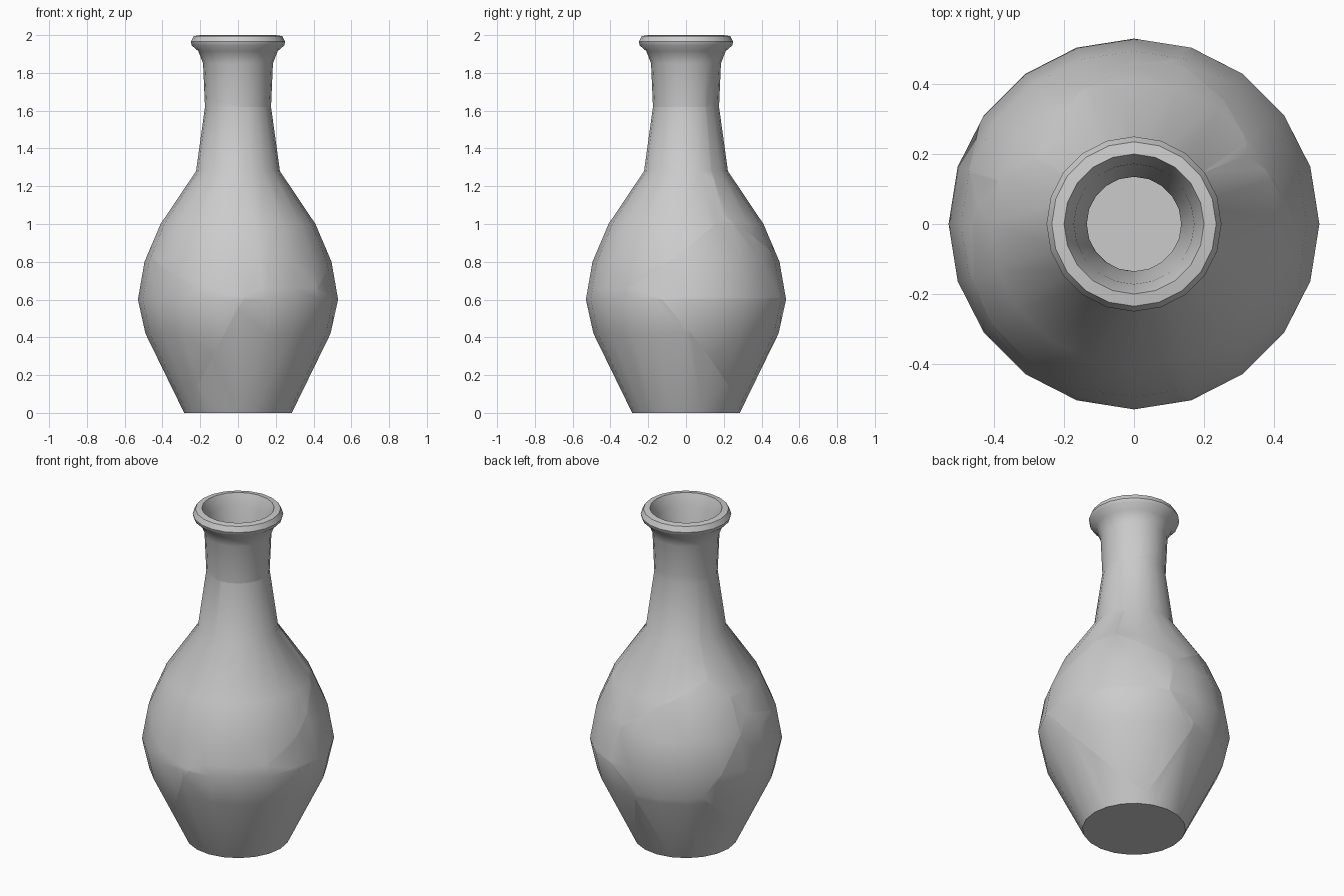
import bpy, bmesh, math
from mathutils import Vector

cube = bpy.data.objects.get("Cube")
if cube:
    bpy.data.objects.remove(cube, do_unlink=True)

SIDES = 20

clay = bpy.data.materials.new("grey_clay")
clay.use_nodes = True
colour = (0.6, 0.6, 0.6, 1)
clay.diffuse_color = colour
clay.node_tree.nodes["Principled BSDF"].inputs["Base Color"].default_value = colour

# Radius and height: outside from base to lip, then inside down to the floor
outside = [(0.285, 0), (0.49, 0.42), (0.53, 0.6), (0.495, 0.8), (0.41, 1.0),
           (0.222, 1.28), (0.175, 1.62), (0.185, 1.85), (0.21, 1.915),
           (0.245, 1.945), (0.25, 1.965), (0.235, 1.995), (0.2, 2.0)]
inside = [(0.172, 1.93), (0.135, 1.62), (0.18, 1.27), (0.37, 0.98), (0.455, 0.79),
          (0.49, 0.6), (0.45, 0.43), (0.26, 0.04)]


def lathe(profile):
    bm = bmesh.new()
    rings = []
    for r, z in profile:
        angles = [2 * math.pi * i / SIDES for i in range(SIDES)]
        rings.append([bm.verts.new((r * math.cos(a), r * math.sin(a), z)) for a in angles])
    for low, high in zip(rings, rings[1:]):
        for i in range(SIDES):
            j = (i + 1) % SIDES
            bm.faces.new((low[i], low[j], high[j], high[i]))
    bm.faces.new(rings[0][::-1])   # underside
    bm.faces.new(rings[-1])        # inner floor
    return bm


# One centre per shard; each crack lies halfway between two centres
shards = {
    "neck_shard": (0.2, -0.05, 2.14),
    "upper_left_shard": (0.2, -0.05, 1.1),
    "upper_right_shard": (-0.22, -0.2, 1.1),
    "upper_back_shard": (0.08, 0.32, 1.12),
    "lower_front_shard": (0.2, -0.05, 0.22),
    "lower_right_shard": (-0.33, -0.01, 0.52),
    "middle_left_shard": (0.15, 0.15, 0.82),
    "lower_left_shard": (0.15, 0.15, 0.4),
    "middle_back_shard": (-0.15, 0.28, 0.75),
    "lower_back_shard": (-0.1, 0.15, 0.3),
}
centres = {name: Vector(c) for name, c in shards.items()}

for name, centre in centres.items():
    bm = lathe(outside + inside)
    for other in centres.values():
        if other != centre:
            bmesh.ops.bisect_plane(bm, geom=bm.verts[:] + bm.edges[:] + bm.faces[:],
                                   dist=1e-5, plane_co=(centre + other) / 2,
                                   plane_no=(other - centre).normalized(), clear_outer=True)
    mesh = bpy.data.meshes.new(name)
    bm.to_mesh(mesh)
    bm.free()
    mesh.materials.append(clay)
    shard = bpy.data.objects.new(name, mesh)
    bpy.context.collection.objects.link(shard)
    bpy.ops.object.select_all(action="DESELECT")
    shard.select_set(True)
    bpy.context.view_layer.objects.active = shard
    bpy.ops.object.shade_smooth_by_angle(angle=math.radians(40))
